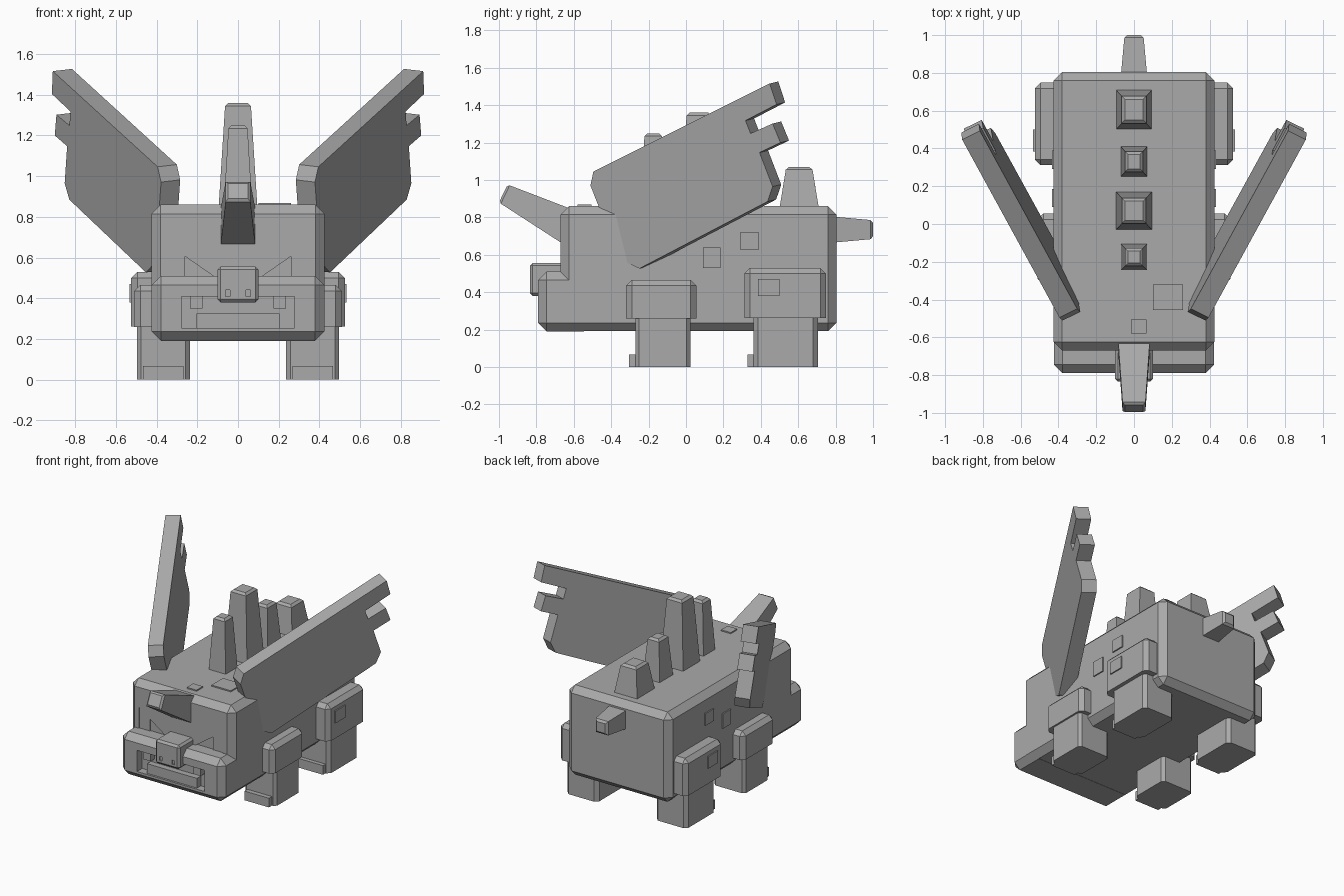
import bpy
import bmesh

cube = bpy.data.objects.get("Cube")
if cube:
    bpy.data.objects.remove(cube, do_unlink=True)

grey = bpy.data.materials.new("stone_grey")
grey.use_nodes = True
COLOUR = (0.4, 0.4, 0.4, 1)
grey.diffuse_color = COLOUR
grey.node_tree.nodes["Principled BSDF"].inputs["Base Color"].default_value = COLOUR


def loft(name, start, end, bevel=0.0, edge_rule=None):
    """Closed solid between two matching rings of points."""
    bm = bmesh.new()
    a = [bm.verts.new(p) for p in start]
    b = [bm.verts.new(p) for p in end]
    bm.faces.new(a)
    bm.faces.new(b)
    for i in range(len(a)):
        j = (i + 1) % len(a)
        bm.faces.new((a[i], a[j], b[j], b[i]))
    bmesh.ops.recalc_face_normals(bm, faces=bm.faces)
    if bevel:
        edges = [e for e in bm.edges if edge_rule is None or edge_rule(e)]
        bmesh.ops.bevel(bm, geom=edges, offset=bevel, segments=1,
                        profile=0.5, affect='EDGES')
    mesh = bpy.data.meshes.new(name)
    bm.to_mesh(mesh)
    bm.free()
    mesh.materials.append(grey)
    obj = bpy.data.objects.new(name, mesh)
    bpy.context.scene.collection.objects.link(obj)
    return obj


def box(name, x, y, z, bevel=0.0, edge_rule=None):
    ring = [(x[0], y[0]), (x[1], y[0]), (x[1], y[1]), (x[0], y[1])]
    return loft(name, [(*p, z[0]) for p in ring], [(*p, z[1]) for p in ring],
                bevel, edge_rule)


def cut(target, cutter):
    mod = target.modifiers.new("cut", 'BOOLEAN')
    mod.operation = 'DIFFERENCE'
    mod.solver = 'EXACT'
    mod.object = cutter
    cutter.hide_render = True
    cutter.hide_viewport = True
    cutter.display_type = 'WIRE'


def span(side, near, far):
    return tuple(sorted((side * near, side * far)))


SIDES = ((1, "left"), (-1, "right"))

# Body and jaw
body = box("body", (-0.425, 0.425), (-0.67, 0.805), (0.192, 0.86), 0.045)
jaw = box("jaw", (-0.424, 0.424), (-0.79, -0.5), (0.191, 0.51), 0.045)
cut(jaw, box("mouth_cutter", (-0.277, 0.277), (-0.9, -0.73), (0.253, 0.41)))
box("tongue", (-0.205, 0.205), (-0.775, -0.7), (0.253, 0.325))

# Snout with nostrils
snout = box("snout", (-0.1, 0.1), (-0.835, -0.62), (0.38, 0.557), 0.015)

# Face details
for s, side in SIDES:
    cut(snout, box(side + "_nostril_cutter", span(s, 0.04, 0.062),
                   (-0.9, -0.825), (0.41, 0.44)))
    box(side + "_tooth", span(s, 0.175, 0.235), (-0.775, -0.7), (0.35, 0.415))
    eye = [(s * 0.115, 0.505), (s * 0.345, 0.505), (s * 0.345, 0.665)]
    cut(body, loft(side + "_eye_cutter", [(x, -0.75, z) for x, z in eye],
                   [(x, -0.655, z) for x, z in eye]))
    pupil = [(0.26, 0.505), (0.345, 0.505), (0.345, 0.665), (0.26, 0.606)]
    loft(side + "_pupil", [(s * x, -0.663, z) for x, z in pupil],
         [(s * x, -0.654, z) for x, z in pupil])

# Forehead horn and tail
loft("horn",
     [(-0.085, -0.6, 0.84), (0.085, -0.6, 0.84), (0.085, -0.66, 0.66), (-0.085, -0.66, 0.66)],
     [(-0.06, -0.954, 0.976), (0.06, -0.954, 0.976), (0.06, -1, 0.88), (-0.06, -1, 0.88)],
     0.012, lambda e: all(v.co.y < -0.9 for v in e.verts))
loft("tail",
     [(-0.07, 0.78, 0.665), (0.07, 0.78, 0.665), (0.07, 0.78, 0.805), (-0.07, 0.78, 0.805)],
     [(-0.05, 1, 0.685), (0.05, 1, 0.685), (0.05, 1, 0.785), (-0.05, 1, 0.785)],
     0.014, lambda e: all(v.co.y > 0.9 for v in e.verts))

# Back spines: centre y, half width, half length, top height
for i, (y, w, l, top) in enumerate(((0.605, 0.095, 0.105, 1.07),
                                    (0.33, 0.07, 0.08, 1.16),
                                    (0.07, 0.095, 0.1, 1.36),
                                    (-0.175, 0.07, 0.07, 1.25))):
    corners = ((-1, -1), (1, -1), (1, 1), (-1, 1))
    loft(f"back_spine_{i + 1}",
         [(a * w, y + b * l, 0.85) for a, b in corners],
         [(a * w * 0.66, y + b * l * 0.66, top) for a, b in corners],
         0.015, lambda e: all(v.co.z > 1 for v in e.verts))

# Raised plates on the back
box("back_plate_large", (0.1, 0.26), (-0.455, -0.32), (0.86, 0.869))
box("back_plate_small", (-0.015, 0.065), (-0.58, -0.505), (0.86, 0.869))

# Wings: notched outline (y, z) on a plane that leans outwards
outline = [(-0.495, 1.046), (0.447, 1.516), (0.484, 1.404), (0.318, 1.318),
           (0.345, 1.249), (0.463, 1.302), (0.505, 1.2), (0.393, 1.147),
           (0.463, 0.965), (0.436, 0.885), (-0.249, 0.527), (-0.318, 0.559),
           (-0.393, 0.816), (-0.463, 0.848), (-0.511, 0.971)]
for s, side in SIDES:
    outer = [(0.395 + 0.487 * (y + 0.495) + 0.12 * (z - 1.047), y, z) for y, z in outline]
    loft(side + "_wing", [(s * x, y, z) for x, y, z in outer],
         [(s * (x - 0.094), y + 0.046, z + 0.011) for x, y, z in outer])

# Legs, toes, shoulder and hip pads, side plates
for s, side in SIDES:
    box(side + "_front_leg", span(s, 0.237, 0.497), (-0.27, 0.023), (0, 0.3), 0.02,
        lambda e: abs(e.verts[0].co.z - e.verts[1].co.z) > 0.1)
    box(side + "_rear_leg", span(s, 0.237, 0.497), (0.36, 0.705), (0, 0.3), 0.025,
        lambda e: abs(e.verts[0].co.z - e.verts[1].co.z) > 0.1)
    box(side + "_front_toe", span(s, 0.267, 0.468), (-0.305, -0.2), (0, 0.068))
    box(side + "_rear_toe", span(s, 0.267, 0.468), (0.33, 0.42), (0, 0.068))
    top_or_upright = lambda e: max(v.co.z for v in e.verts) > 0.4
    box(side + "_shoulder_pad", span(s, 0.22, 0.51), (-0.32, 0.055), (0.26, 0.465),
        0.03, top_or_upright)
    box(side + "_hip_pad", span(s, 0.22, 0.525), (0.312, 0.748), (0.262, 0.53),
        0.03, top_or_upright)
    box(side + "_hip_plate", span(s, 0.525, 0.534), (0.385, 0.5), (0.38, 0.47))
    box(side + "_flank_plate_rear", span(s, 0.425, 0.434), (0.29, 0.39), (0.63, 0.72))
    box(side + "_flank_plate_front", span(s, 0.425, 0.434), (0.09, 0.185), (0.53, 0.64))
